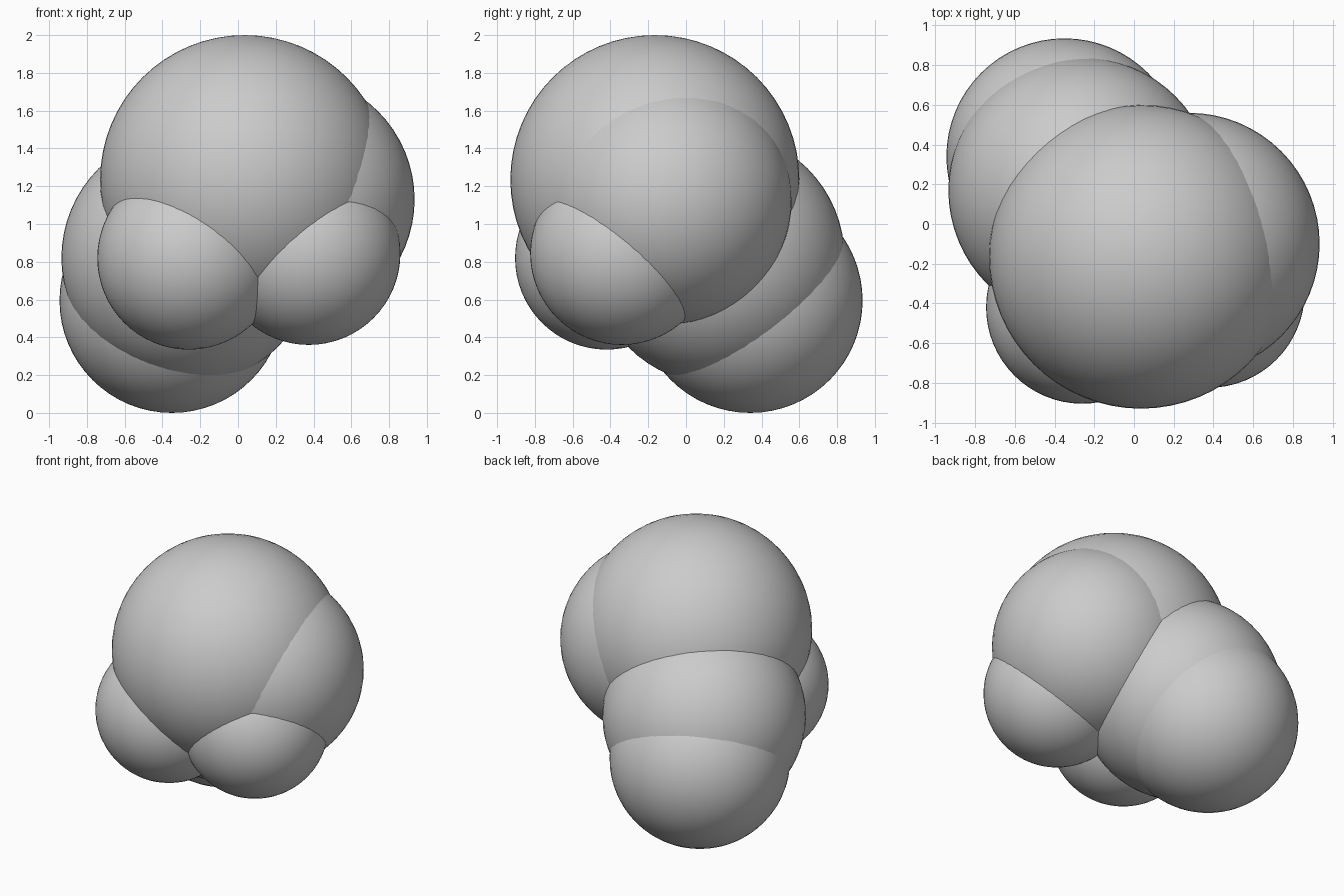
import bpy

cube = bpy.data.objects.get("Cube")
if cube:
    bpy.data.objects.remove(cube, do_unlink=True)

# One plain grey for the whole cluster
GREY = (0.6, 0.6, 0.6, 1.0)
grey = bpy.data.materials.new("plain_grey")
grey.use_nodes = True
grey.diffuse_color = GREY
grey.node_tree.nodes["Principled BSDF"].inputs["Base Color"].default_value = GREY


def add_ball(name, centre, radius):
    bpy.ops.mesh.primitive_uv_sphere_add(segments=64, ring_count=32,
                                         radius=radius, location=centre)
    ball = bpy.context.object
    ball.name = name
    ball.data.materials.append(grey)
    bpy.ops.object.shade_smooth()


# Overlapping balls: name, centre, radius
BALLS = [
    ("large_top_ball", (0.035, -0.165, 1.235), 0.765),
    ("left_side_ball", (0.275, -0.10, 1.13), 0.66),
    ("front_right_ball", (-0.26, -0.42, 0.82), 0.485),
    ("front_left_ball", (0.375, -0.34, 0.845), 0.485),
    ("middle_back_ball", (-0.265, 0.17, 0.82), 0.67),
    ("lower_back_ball", (-0.35, 0.34, 0.595), 0.595),
]
for name, centre, radius in BALLS:
    add_ball(name, centre, radius)
